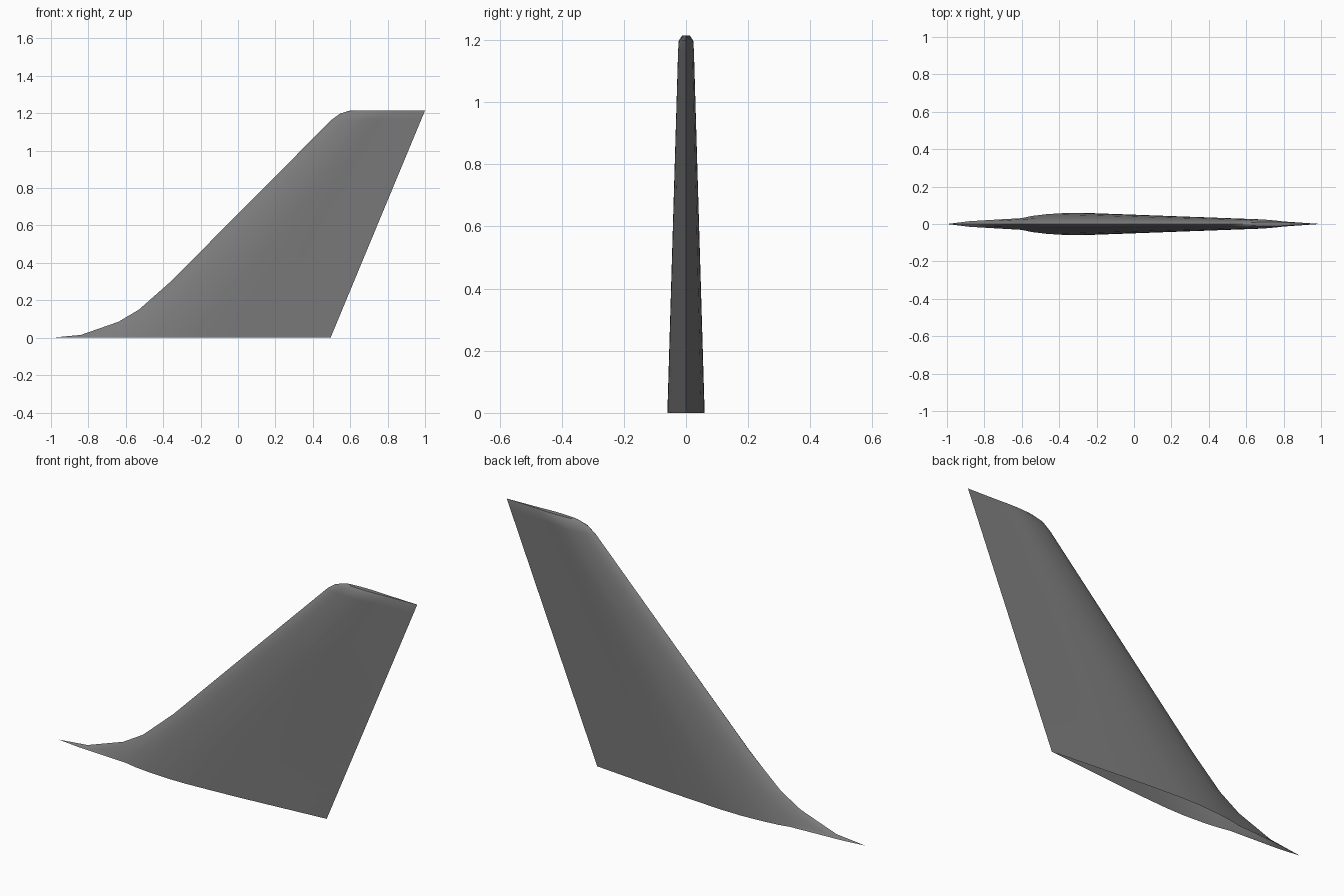
import bpy, bmesh, math

cube = bpy.data.objects.get("Cube")
if cube:
    bpy.data.objects.remove(cube, do_unlink=True)

grey = bpy.data.materials.new("fin_grey")
grey.use_nodes = True
grey.diffuse_color = (0.2, 0.2, 0.2, 1)
grey.node_tree.nodes["Principled BSDF"].inputs["Base Color"].default_value = (0.2, 0.2, 0.2, 1)

HEIGHT = 1.215
# Leading edge, root fillet to rounded tip: x, z, thickness factor
LEADING = [(-1, 0, 1), (-0.84, 0.015, 1), (-0.64, 0.085, 1), (-0.53, 0.15, 1),
           (-0.36, 0.3, 1), (0.07, 0.733, 1), (0.5, 1.165, 1), (0.545, 1.198, 0.95),
           (0.6, HEIGHT, 0.5)]
# Aerofoil: chord fraction at root, at tip, relative thickness
AEROFOIL = [(0.015, 0.015, 0.25), (0.05, 0.05, 0.52), (0.1, 0.1, 0.72), (0.17, 0.17, 0.88),
            (0.27, 0.27, 1), (0.36, 0.36, 0.98), (0.5, 0.46, 0.82),
            (0.64, 0.55, 0.62), (0.68, 0.59, 0.55)]


def section(lead_x, z, factor):
    """One side of the fin's cross-section at height z."""
    f = z / HEIGHT
    trail = 0.495 + 0.505 * f
    base = max(lead_x, -0.66 + z)
    half = (0.06 - 0.036 * f) * factor
    points = [(lead_x, 0)]
    nose = base + 0.05 * (trail - base)
    for root, tip, t in AEROFOIL:
        s = root + (tip - root) * f
        x = base + s * (trail - base)
        if x < nose:  # stretch the nose forward into the root fillet
            x = lead_x + 0.3 * (nose - lead_x)
        points.append((x, t * half))
    return points + [(trail, 0)]


# Skin, open at the root
bm = bmesh.new()
rings = []
for lead_x, z, factor in LEADING:
    side = section(lead_x, z, factor)
    loop = side + [(x, -y) for x, y in side[-2:0:-1]]
    rings.append([bm.verts.new((x, y, z)) for x, y in loop])
n = len(rings[0])
for low, high in zip(rings, rings[1:]):
    for i in range(n):
        j = (i + 1) % n
        bm.faces.new((low[i], low[j], high[j], high[i]))
half = n // 2
top = rings[-1]
for i in range(half):  # tip cap as strips across the thickness
    a, b = top[i], top[i + 1]
    c, d = top[-i - 1], top[-i] if i else top[0]
    quad = list(dict.fromkeys((a, b, c, d)))
    bm.faces.new(quad)
bmesh.ops.recalc_face_normals(bm, faces=bm.faces)
if sum(f.normal.z for f in bm.faces if f.calc_center_median().z > HEIGHT - 0.001) < 0:
    bmesh.ops.reverse_faces(bm, faces=bm.faces)
mesh = bpy.data.meshes.new("tail_fin")
bm.to_mesh(mesh)
bm.free()
mesh.materials.append(grey)
fin = bpy.data.objects.new("tail_fin", mesh)
bpy.context.collection.objects.link(fin)
bpy.context.view_layer.objects.active = fin
fin.select_set(True)
bpy.ops.object.shade_smooth_by_angle(angle=math.radians(40))
